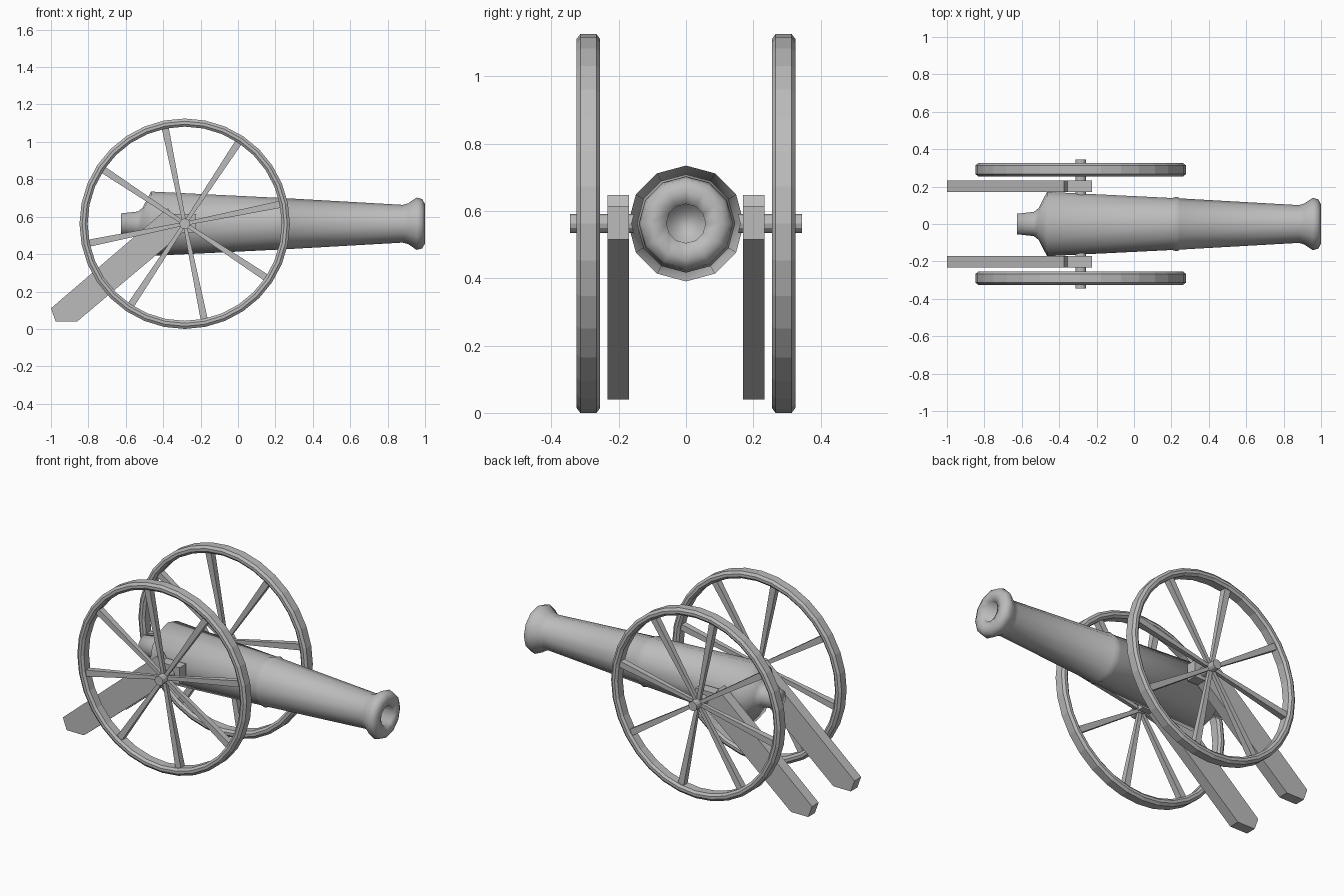
import bpy, bmesh
from math import sin, cos, pi, radians
from mathutils import Matrix, Vector

cube = bpy.data.objects.get("Cube")
if cube:
    bpy.data.objects.remove(cube)

iron = bpy.data.materials.new("plain grey")
iron.use_nodes = True
GREY = (0.5, 0.5, 0.5, 1)
iron.diffuse_color = GREY
iron.node_tree.nodes["Principled BSDF"].inputs["Base Color"].default_value = GREY

AXLE_X, AXLE_Z = -0.285, 0.5625


def finish(name, bm, smooth=False):
    bmesh.ops.recalc_face_normals(bm, faces=bm.faces)
    mesh = bpy.data.meshes.new(name)
    for f in bm.faces:
        f.smooth = smooth
    bm.to_mesh(mesh)
    bm.free()
    mesh.materials.append(iron)
    obj = bpy.data.objects.new(name, mesh)
    bpy.context.collection.objects.link(obj)
    return obj


def lathe(name, profile, sides, axis, origin, loop=False, smooth=False):
    """Turn (along, radius) points about the x or y axis."""
    bm = bmesh.new()
    rings = []
    for a, r in profile:
        ring = []
        for i in range(sides):
            t = 2 * pi * i / sides
            u, v = r * sin(t), r * cos(t)
            p = (a, u, v) if axis == "x" else (u, a, v)
            ring.append(bm.verts.new(Vector(p) + Vector(origin)))
        rings.append(ring)
    pairs = list(zip(rings, rings[1:]))
    if loop:
        pairs.append((rings[-1], rings[0]))
    else:
        bm.faces.new(rings[0])
        bm.faces.new(rings[-1])
    for a, b in pairs:
        for i in range(sides):
            j = (i + 1) % sides
            bm.faces.new((a[i], a[j], b[j], b[i]))
    return finish(name, bm, smooth)


# Barrel: knob, breech, reinforce step, chase, flared muzzle and bore
barrel = [(-0.625, 0.055), (-0.535, 0.065), (-0.51, 0.085), (-0.465, 0.172),
          (0.205, 0.139), (0.23, 0.146), (0.245, 0.137), (0.88, 0.101),
          (0.91, 0.109), (0.955, 0.14), (0.985, 0.132), (1.0, 0.105),
          (0.99, 0.058), (0.75, 0.055)]
lathe("barrel", barrel, 12, "x", (0, 0, AXLE_Z), smooth=True)

# Axle
lathe("axle", [(-0.345, 0.028), (0.345, 0.028)], 12, "y", (AXLE_X, 0, AXLE_Z))

# Chamfered rim section: (across, radius)
rim = [(-0.035, 0.548), (-0.024, 0.5625), (0.024, 0.5625), (0.035, 0.548),
       (0.035, 0.532), (0.024, 0.519), (-0.024, 0.519), (-0.035, 0.532)]
trail = [(-1, 0.11), (-0.975, 0.04), (-0.86, 0.04), (-0.295, 0.515),
         (-0.225, 0.515), (-0.225, 0.615), (-0.355, 0.615), (-0.375, 0.647)]

for side, s in (("right", -1), ("left", 1)):
    hub = Vector((AXLE_X, s * 0.29, AXLE_Z))
    lathe(side + "_wheel_rim", rim, 32, "y", hub, loop=True)

    # Eight spokes widening towards the rim
    bm = bmesh.new()
    for i in range(8):
        new = bmesh.ops.create_cube(bm, size=1)["verts"]
        for v in new:
            w = 0.038 if v.co.x > 0 else 0.02
            v.co = (0.27 + v.co.x * 0.51, v.co.y * w, v.co.z * w)
        turn = Matrix.Rotation(-radians(11.5 + 45 * i), 4, "Y")
        bmesh.ops.transform(bm, matrix=Matrix.Translation(hub) @ turn, verts=new)
    finish(side + "_wheel_spokes", bm)

    # Trail plate
    bm = bmesh.new()
    face = bm.faces.new([bm.verts.new((x, s * 0.17, z)) for x, z in trail])
    ext = bmesh.ops.extrude_face_region(bm, geom=[face])["geom"]
    bmesh.ops.translate(bm, vec=(0, s * 0.063, 0),
                        verts=[g for g in ext if isinstance(g, bmesh.types.BMVert)])
    finish(side + "_trail", bm)
